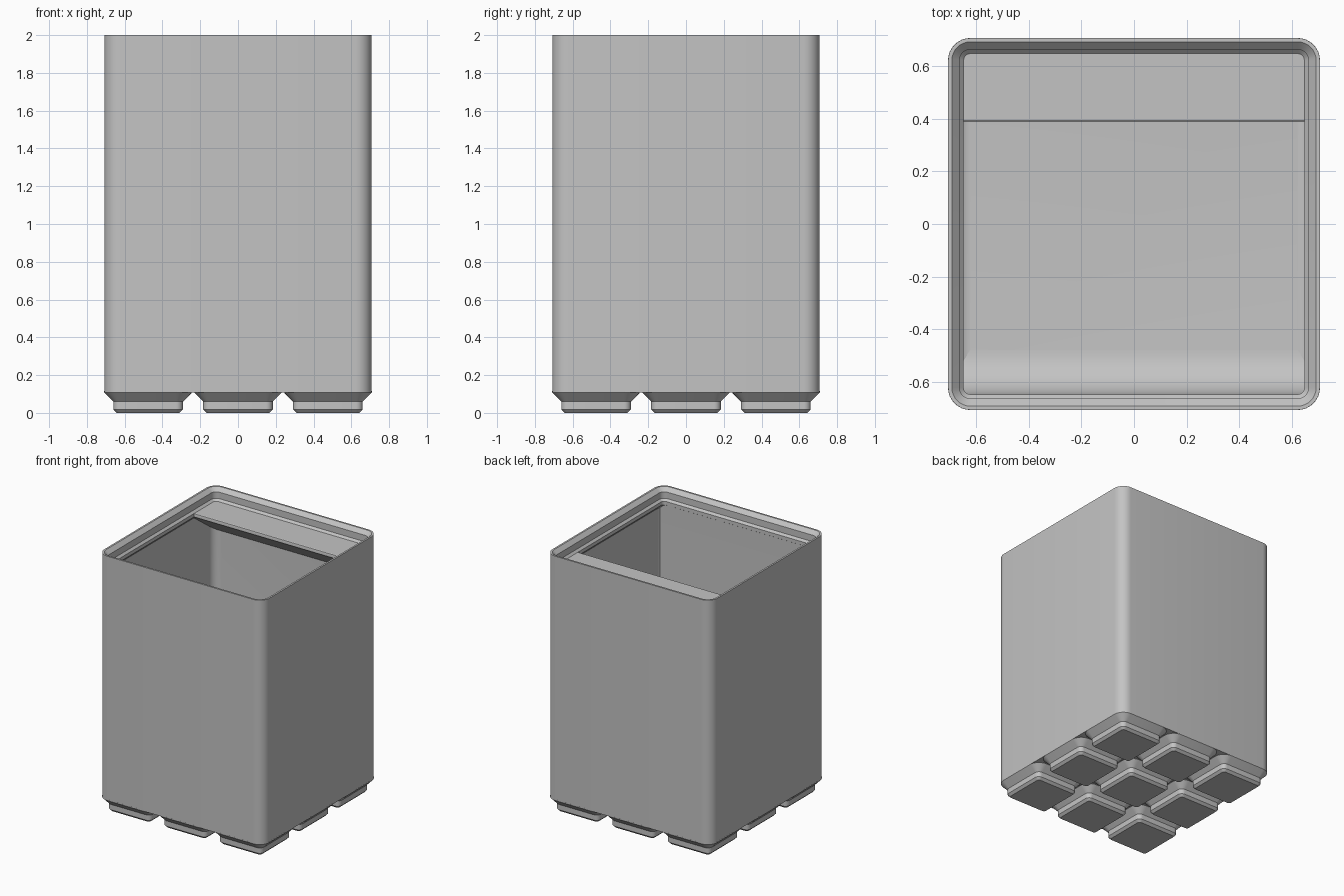
import bpy, bmesh, math

cube = bpy.data.objects.get("Cube")
if cube:
    bpy.data.objects.remove(cube, do_unlink=True)

GREY = (0.55, 0.55, 0.55, 1)
mat = bpy.data.materials.new("plain grey plastic")
mat.use_nodes = True
mat.diffuse_color = GREY
mat.node_tree.nodes["Principled BSDF"].inputs["Base Color"].default_value = GREY

HALF, CORNER = 0.708, 0.085      # outer half width and corner radius
PITCH = 0.476                    # spacing of the feet
BASE, FLOOR, LIP = 0.109, 0.159, 1.905
WALL = 0.022


def finish(bm, name):
    bmesh.ops.recalc_face_normals(bm, faces=bm.faces)
    mesh = bpy.data.meshes.new(name)
    bm.to_mesh(mesh)
    bm.free()
    mesh.materials.append(mat)
    obj = bpy.data.objects.new(name, mesh)
    bpy.context.collection.objects.link(obj)
    bpy.ops.object.select_all(action="DESELECT")
    obj.select_set(True)
    bpy.context.view_layer.objects.active = obj
    bpy.ops.object.shade_smooth_by_angle(angle=math.radians(30))
    return obj


def rounded_ring(bm, half, radius, z, cx=0, cy=0, steps=8):
    """Ring of vertices round a square with rounded corners."""
    verts = []
    for corner in range(4):
        mid = math.radians(45 + 90 * corner)
        sx, sy = math.copysign(1, math.cos(mid)), math.copysign(1, math.sin(mid))
        for i in range(steps + 1):
            a = math.radians(90 * corner + 90 * i / steps)
            verts.append(bm.verts.new((cx + sx * (half - radius) + radius * math.cos(a),
                                       cy + sy * (half - radius) + radius * math.sin(a), z)))
    return verts


def loft(name, sections, cx=0, cy=0):
    """Skin a stack of rounded squares and cap both ends."""
    bm = bmesh.new()
    rings = [rounded_ring(bm, h, r, z, cx, cy) for h, r, z in sections]
    for a, b in zip(rings, rings[1:]):
        for i in range(len(a)):
            j = (i + 1) % len(a)
            bm.faces.new((a[i], a[j], b[j], b[i]))
    bm.faces.new(rings[0])
    bm.faces.new(rings[-1])
    return finish(bm, name)


def extrude_x(name, profile, half):
    """Extrude a y-z profile along x, centred."""
    bm = bmesh.new()
    face = bm.faces.new([bm.verts.new((-half, y, z)) for y, z in profile])
    grown = bmesh.ops.extrude_face_region(bm, geom=[face])
    for v in grown["geom"]:
        if isinstance(v, bmesh.types.BMVert):
            v.co.x = half
    return finish(bm, name)


def inset(d, z):
    return (HALF - d, CORNER - d, z)


# Box: outer wall, stacking lip, inner wall and filleted floor
fillet = CORNER - WALL - 0.001
sections = [inset(0, BASE), inset(0, 2.0), inset(0.014, 2.0), inset(0.043, 1.971),
            inset(0.043, LIP + 0.016), inset(0.059, LIP), inset(0.059, LIP - 0.027),
            inset(WALL, LIP - 0.064)]
for i in range(9):
    a = math.radians(90 * i / 8)
    sections.append(inset(WALL + fillet * (1 - math.cos(a)), FLOOR + fillet * (1 - math.sin(a))))
loft("box", sections)

# Nine stepped feet
foot = [(0.166, 0.018, 0), (0.184, 0.036, 0.018), (0.184, 0.036, 0.059),
        (0.2325, CORNER, 0.108), (0.2325, CORNER, 0.115)]
for ix in (-1, 0, 1):
    for iy in (-1, 0, 1):
        loft(f"foot_{ix + 2}_{iy + 2}", foot, ix * PITCH, iy * PITCH)

# Thick front wall with a curved scoop down to the floor
front, r = -0.65, 0.17
scoop = [(-0.677, 0.14), (-0.677, 1.89), (front, 1.89)]
for i in range(13):
    a = math.radians(90 * i / 12)
    scoop.append((front + r * (1 - math.cos(a)), FLOOR + r * (1 - math.sin(a))))
scoop.append((front + r, 0.14))
extrude_x("scoop", scoop, HALF - WALL + 0.001)

# Label shelf at the back with a sloped underside
tip, back = 0.39, 0.677
drop = (back - tip) * math.tan(math.radians(36))
shelf = [(back, LIP), (tip + 0.007, LIP), (tip + 0.002, LIP - 0.003), (tip, LIP - 0.008),
         (tip, LIP - 0.027), (back, LIP - 0.027 - drop)]
extrude_x("label_shelf", shelf, HALF - WALL + 0.001)
